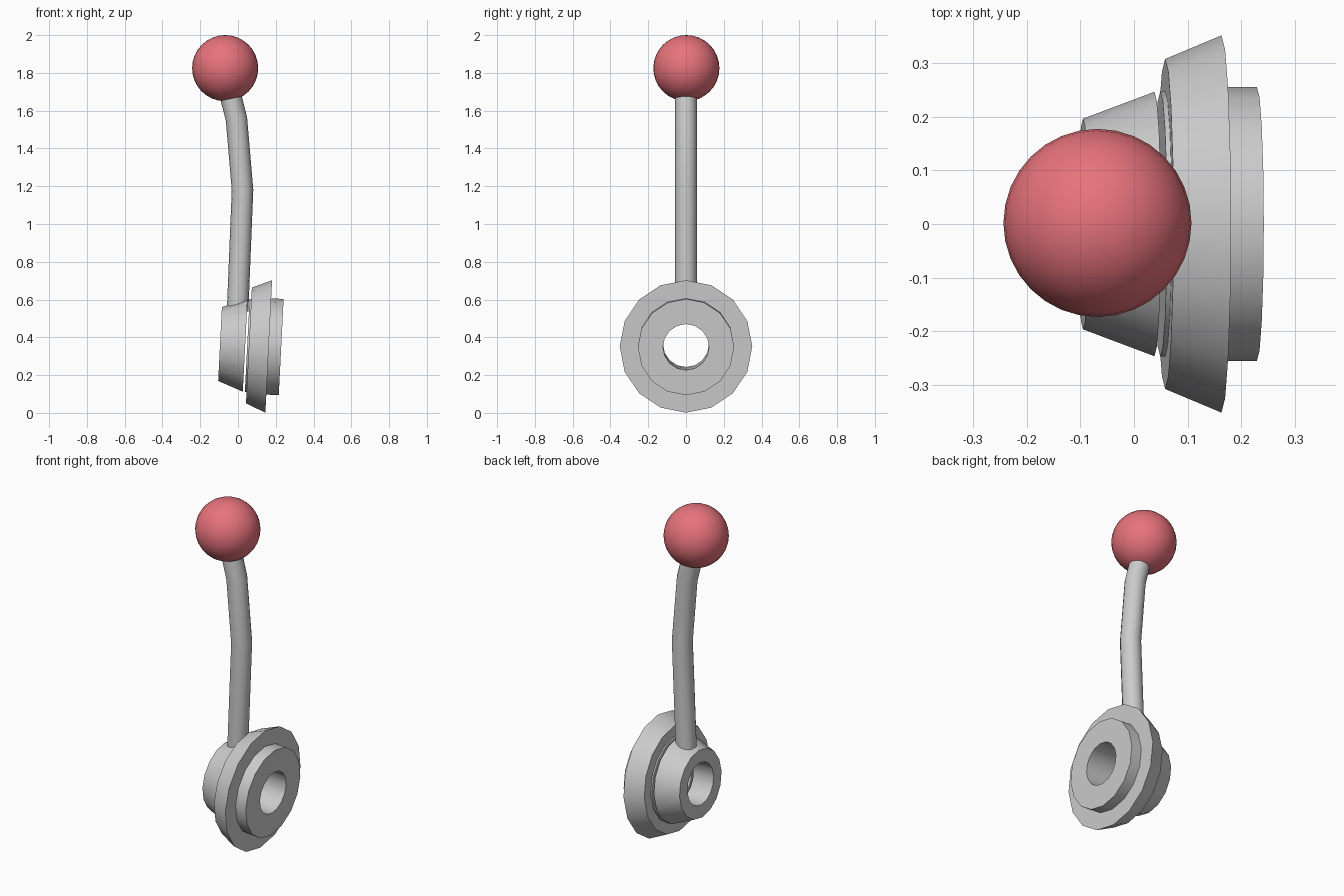
import bpy, bmesh
from math import cos, sin, pi, radians
from mathutils import Vector, Matrix

if "Cube" in bpy.data.objects:
    bpy.data.objects.remove(bpy.data.objects["Cube"])

TILT = Matrix.Translation((0, 0, 0.36)) @ Matrix.Rotation(radians(2.9), 4, 'Y')


def finish(name, bm, matrix=None):
    bmesh.ops.recalc_face_normals(bm, faces=bm.faces)
    if matrix:
        bm.transform(matrix)
    mesh = bpy.data.meshes.new(name)
    bm.to_mesh(mesh)
    bm.free()
    ob = bpy.data.objects.new(name, mesh)
    bpy.context.collection.objects.link(ob)
    bpy.ops.object.select_all(action='DESELECT')
    ob.select_set(True)
    bpy.context.view_layer.objects.active = ob
    bpy.ops.object.shade_smooth_by_angle(angle=radians(30))
    return ob


def skin(bm, rings, closed):
    n = len(rings[0])
    count = len(rings) if closed else len(rings) - 1
    for i in range(count):
        a, b = rings[i], rings[(i + 1) % len(rings)]
        for k in range(n):
            j = (k + 1) % n
            bm.faces.new((a[k], a[j], b[j], b[k]))


def lathe_x(name, profile, n=16):
    """Revolve a closed (x, radius) profile around the tilted hub axis."""
    bm = bmesh.new()
    rings = [[bm.verts.new((x, r * sin(2 * pi * k / n), r * cos(2 * pi * k / n)))
              for k in range(n)] for x, r in profile]
    skin(bm, rings, True)
    return finish(name, bm, TILT)


# Hub: tapered collar at the back, flared flange with a boss at the front
BORE = 0.122
lathe_x("collar", [(-0.095, BORE), (-0.095, 0.196), (0.038, 0.246), (0.038, BORE)])
lathe_x("flange", [(0.049, BORE), (0.049, 0.247), (0.058, 0.247), (0.058, 0.307),
                   (0.163, 0.351), (0.163, 0.255), (0.229, 0.255), (0.229, BORE)])

# Bent rod swept along its path in the xz plane
path = [Vector(p) for p in ((-0.002, 0, 0.54), (0.024, 0, 1.18),
                            (-0.008, 0, 1.555), (-0.055, 0, 1.74))]
bm = bmesh.new()
rings, n = [], 16
for i, p in enumerate(path):
    before = (p - path[i - 1]).normalized() if i else Vector()
    after = (path[i + 1] - p).normalized() if i < len(path) - 1 else Vector()
    t = (before + after).normalized()
    side = Vector((t.z, 0, -t.x))
    rings.append([bm.verts.new(p + 0.057 * (side * cos(2 * pi * k / n)
                  + Vector((0, 1, 0)) * sin(2 * pi * k / n))) for k in range(n)])
skin(bm, rings, False)
bm.faces.new(rings[0])
bm.faces.new(rings[-1])
finish("lever_rod", bm)

# Red ball knob
bm = bmesh.new()
bmesh.ops.create_uvsphere(bm, u_segments=32, v_segments=16, radius=0.175)
knob = finish("ball_knob", bm, Matrix.Translation((-0.068, 0.002, 1.825)))
red = bpy.data.materials.new("knob_red")
red.diffuse_color = (0.8, 0.17, 0.2, 1)
red.use_nodes = True
red.node_tree.nodes["Principled BSDF"].inputs["Base Color"].default_value = red.diffuse_color
knob.data.materials.append(red)
